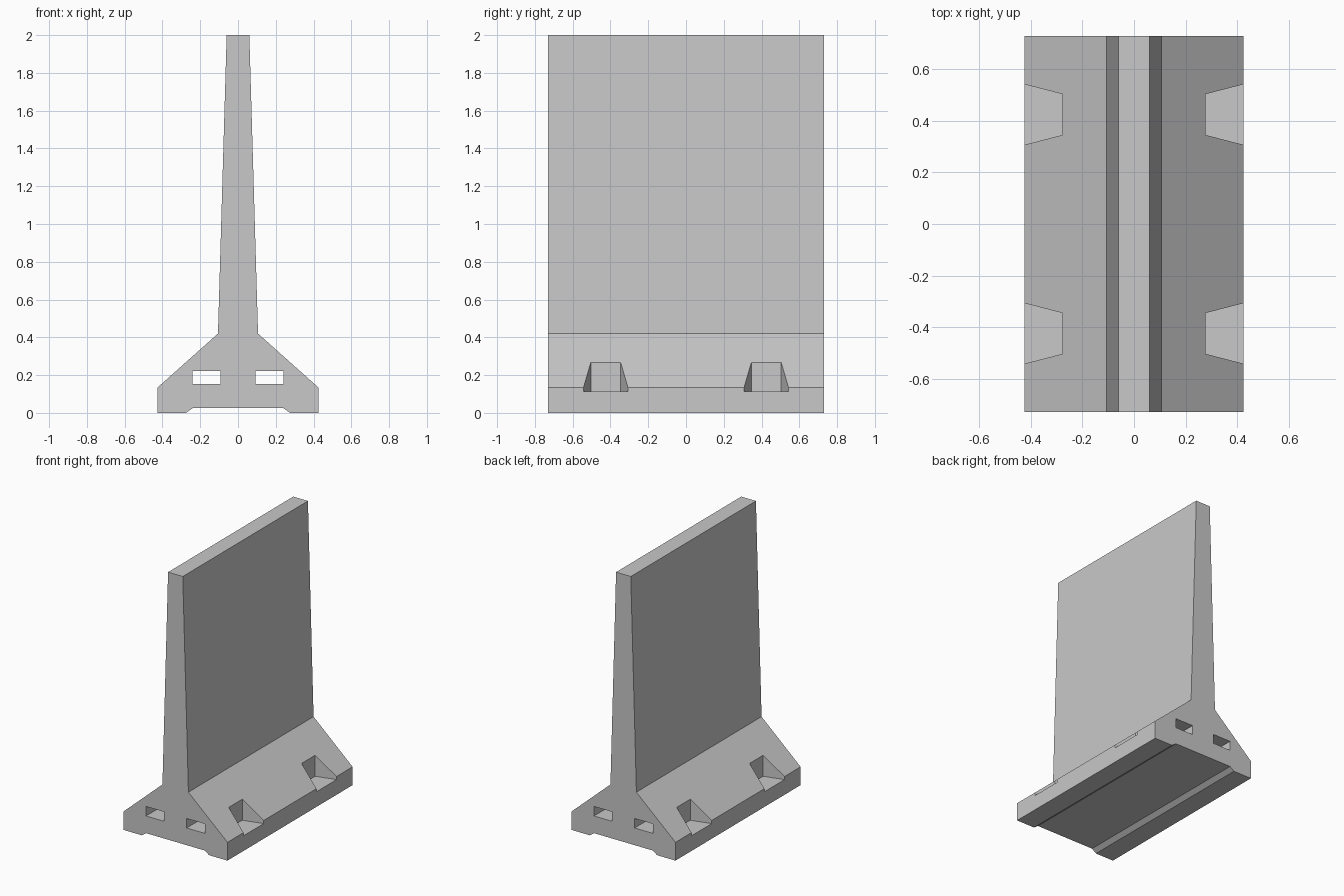
import bpy
import bmesh
from mathutils import Vector

default_cube = bpy.data.objects.get("Cube")
if default_cube:
    bpy.data.objects.remove(default_cube, do_unlink=True)

HALF_LENGTH = 0.73

concrete = bpy.data.materials.new("concrete grey")
concrete.use_nodes = True
colour = (0.58, 0.58, 0.58, 1)
concrete.diffuse_color = colour
concrete.node_tree.nodes["Principled BSDF"].inputs["Base Color"].default_value = colour


def add_prism(bm, outline, sweep):
    """Sweep a closed outline of 3D points along a vector."""
    face = bm.faces.new([bm.verts.new(p) for p in outline])
    swept = bmesh.ops.extrude_face_region(bm, geom=[face])["geom"]
    verts = [v for v in swept if isinstance(v, bmesh.types.BMVert)]
    bmesh.ops.translate(bm, verts=verts, vec=Vector(sweep))


def make_object(name, bm):
    bmesh.ops.recalc_face_normals(bm, faces=bm.faces)
    mesh = bpy.data.meshes.new(name)
    bm.to_mesh(mesh)
    bm.free()
    mesh.materials.append(concrete)
    obj = bpy.data.objects.new(name, mesh)
    bpy.context.collection.objects.link(obj)
    return obj


# Wall and flared foot: half profile mirrored, with a shallow channel underneath
half = [(0.24, 0.025), (0.275, 0), (0.425, 0), (0.425, 0.135),
        (0.106, 0.42), (0.06, 2)]
profile = half + [(-x, z) for x, z in reversed(half)]
bm = bmesh.new()
add_prism(bm, [(x, -HALF_LENGTH, z) for x, z in profile], (0, 2 * HALF_LENGTH, 0))
wall = make_object("barrier_wall", bm)

# Two rectangular ducts running the full length of the foot
ducts = bmesh.new()
for side in (-1, 1):
    corners = [(0.092, 0.152), (0.24, 0.152), (0.24, 0.222), (0.092, 0.222)]
    add_prism(ducts, [(side * x, -1, z) for x, z in corners], (0, 2, 0))

# Four flared pockets with level floors, cut into the sloping foot
pockets = bmesh.new()
for side in (-1, 1):
    for centre in (-0.425, 0.425):
        plan = [(0.277, -0.079), (0.477, -0.131), (0.477, 0.131), (0.277, 0.079)]
        add_prism(pockets, [(side * x, centre + y, 0.112) for x, y in plan], (0, 0, 0.3))

for name, cutter_mesh in (("duct_cutter", ducts), ("pocket_cutter", pockets)):
    cutter = make_object(name, cutter_mesh)
    cutter.hide_render = True
    cut = wall.modifiers.new(name, "BOOLEAN")
    cut.operation = "DIFFERENCE"
    cut.solver = "EXACT"
    cut.object = cutter
    bpy.context.view_layer.objects.active = wall
    bpy.ops.object.modifier_apply(modifier=cut.name)
    bpy.data.objects.remove(cutter, do_unlink=True)
